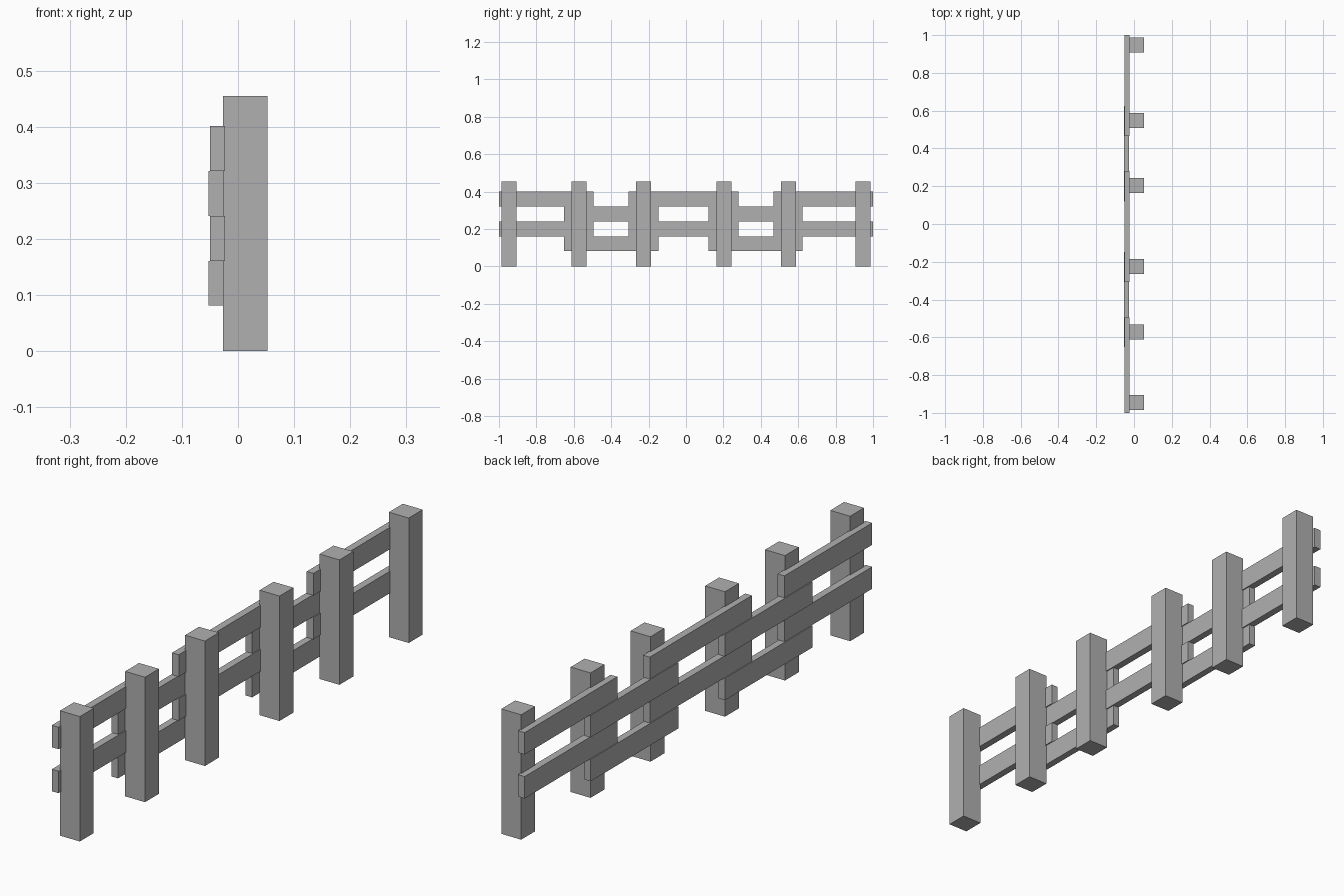
import bpy

if "Cube" in bpy.data.objects:
    bpy.data.objects.remove(bpy.data.objects["Cube"])

# Dark grey wood
grey = bpy.data.materials.new("dark_grey")
grey.diffuse_color = (0.435, 0.435, 0.435, 1)
grey.use_nodes = True
grey.node_tree.nodes["Principled BSDF"].inputs["Base Color"].default_value = grey.diffuse_color


def box(name, x, y, z):
    """Axis-aligned box from (min, max) ranges."""
    bpy.ops.mesh.primitive_cube_add(
        size=1, location=[(a + b) / 2 for a, b in (x, y, z)])
    ob = bpy.context.object
    ob.name = name
    ob.scale = [b - a for a, b in (x, y, z)]
    bpy.ops.object.transform_apply(location=False, rotation=False, scale=True)
    ob.data.materials.append(grey)
    return ob


# Square posts
for y in (-0.946, -0.571, -0.226, 0.203, 0.548, 0.947):
    box("post", (-0.027, 0.053), (y - 0.04, y + 0.04), (0, 0.455))

# Raised rails, in pairs
for span in ((-1, -0.495), (-0.308, 0.28), (0.467, 1)):
    for z in (0.161, 0.321):
        box("raised_rail", (-0.05, -0.023), span, (z, z + 0.08))

# Lowered rails, overlapping the raised ones at the posts
for span in ((-0.652, -0.148), (0.12, 0.624)):
    for z in (0.081, 0.241):
        box("lowered_rail", (-0.053, -0.027), span, (z, z + 0.08))
